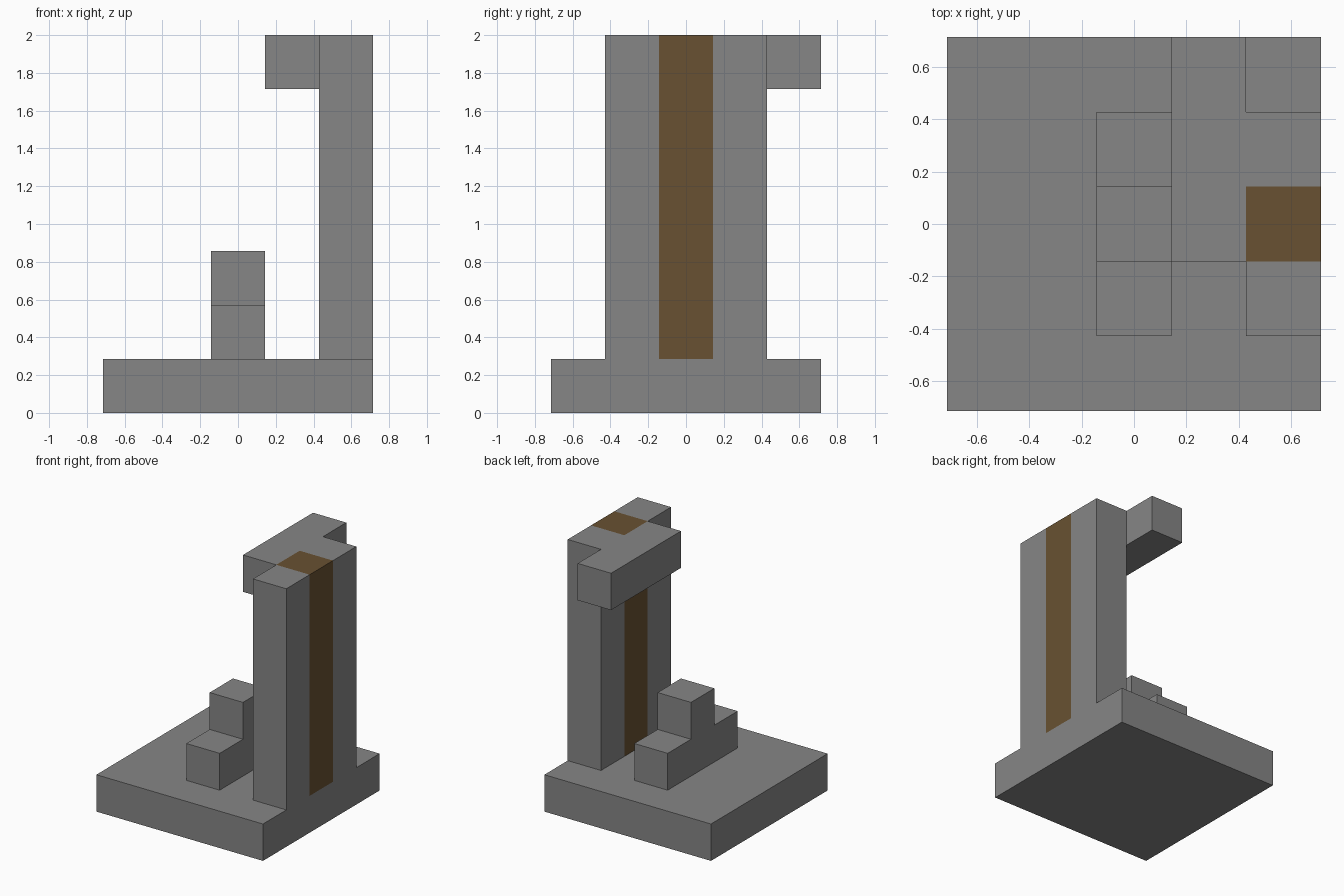
import bpy
import bmesh
from mathutils import Vector

cube = bpy.data.objects.get("Cube")
if cube:
    bpy.data.objects.remove(cube, do_unlink=True)

U = 2 / 7  # one block


def make_material(name, rgb):
    mat = bpy.data.materials.new(name)
    mat.use_nodes = True
    mat.diffuse_color = (*rgb, 1)
    mat.node_tree.nodes["Principled BSDF"].inputs["Base Color"].default_value = (*rgb, 1)
    return mat


stone = make_material("grey stone", (0.24, 0.24, 0.24))
wood = make_material("brown wood", (0.14, 0.083, 0.032))


def block(name, low, high, stripe=False):
    """Box between two corners, in block units; optional wooden middle strip along y."""
    low, high = Vector(low) * U, Vector(high) * U
    bm = bmesh.new()
    bmesh.ops.create_cube(bm, size=1)
    bmesh.ops.scale(bm, vec=high - low, verts=bm.verts)
    bmesh.ops.translate(bm, vec=(low + high) / 2, verts=bm.verts)
    if stripe:
        for y in (-U / 2, U / 2):
            bmesh.ops.bisect_plane(bm, geom=bm.verts[:] + bm.edges[:] + bm.faces[:],
                                   plane_co=(0, y, 0), plane_no=(0, 1, 0))
        for face in bm.faces:
            face.material_index = int(abs(face.calc_center_median().y) < U / 2)
    mesh = bpy.data.meshes.new(name)
    bm.to_mesh(mesh)
    bm.free()
    mesh.materials.append(stone)
    if stripe:
        mesh.materials.append(wood)
    obj = bpy.data.objects.new(name, mesh)
    bpy.context.collection.objects.link(obj)
    return obj


# Square base slab
block("base", (-2.5, -2.5, 0), (2.5, 2.5, 1))
# Tall wall with a wooden strip through its middle
block("tall_wall", (1.5, -1.5, 1), (2.5, 1.5, 7), stripe=True)
# Overhanging bar at the top of the wall
block("top_bar", (0.5, -0.5, 6), (1.5, 2.5, 7))
# Stepped seat in the middle of the base
block("lower_step", (-0.5, -1.5, 1), (0.5, 1.5, 2))
block("upper_step", (-0.5, -0.5, 2), (0.5, 0.5, 3))
